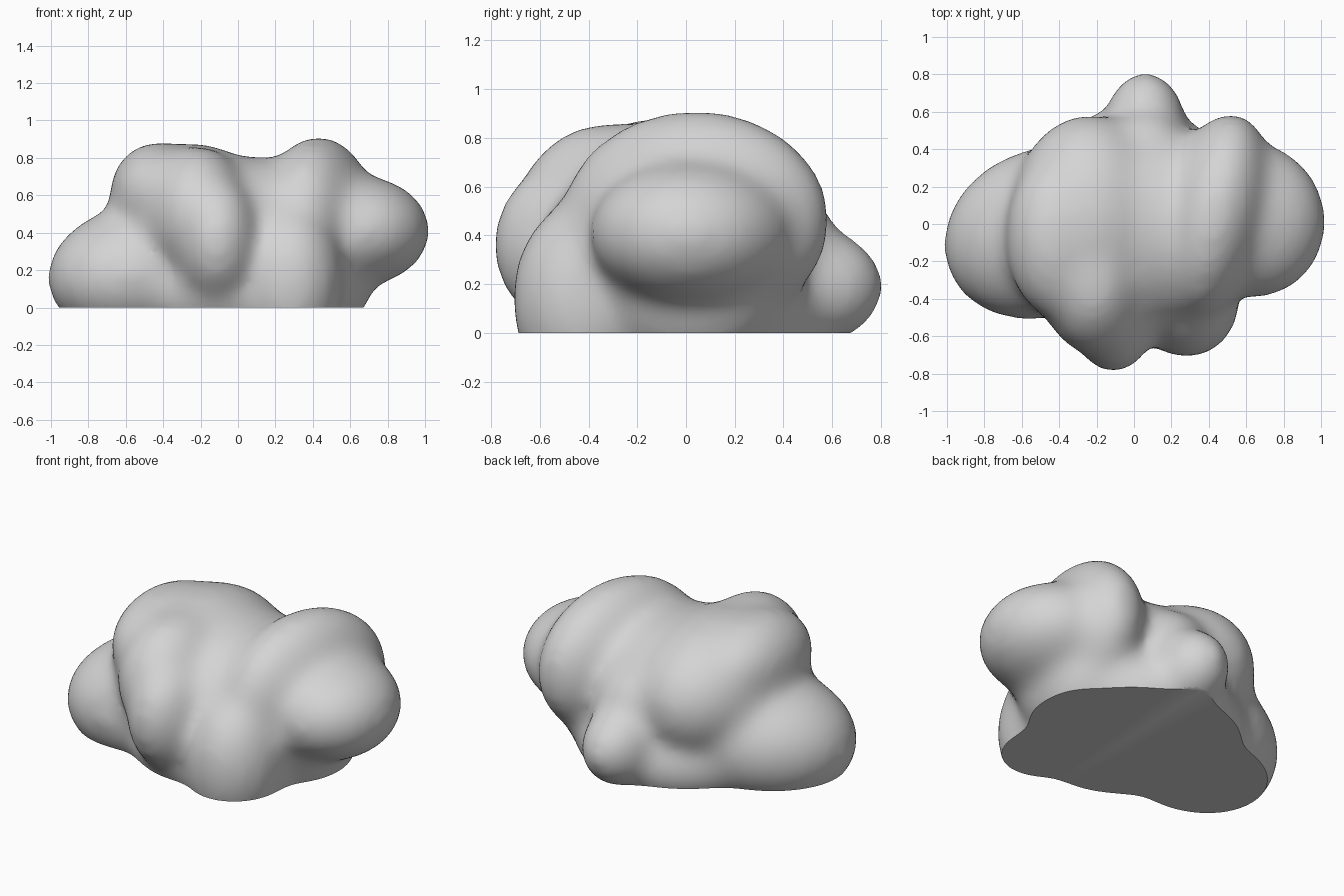
import bpy, bmesh
from mathutils import Matrix

cube = bpy.data.objects.get("Cube")
if cube:
    bpy.data.objects.remove(cube, do_unlink=True)

stone = bpy.data.materials.new("pale_grey")
stone.use_nodes = True
stone.diffuse_color = (0.66, 0.66, 0.66, 1)
stone.node_tree.nodes["Principled BSDF"].inputs["Base Color"].default_value = (0.66, 0.66, 0.66, 1)

# Lobes: centre, radii, turn about z and tilt about y in radians
LOBES = [
    ((0.0, 0.0, 0.08), (0.64, 0.63, 0.35), 0, 0),          # base
    ((0.06, -0.02, 0.32), (0.55, 0.57, 0.49), 0, 0),       # core
    ((-0.5, -0.05, 0.19), (0.54, 0.45, 0.37), 0.42, -0.12),  # low side lobe
    ((-0.24, 0.0, 0.46), (0.43, 0.59, 0.42), 0, 0),        # tall lobe
    ((-0.42, -0.07, 0.61), (0.27, 0.44, 0.28), 0, 0),      # shoulder of tall lobe
    ((-0.22, -0.3, 0.5), (0.29, 0.4, 0.37), 0, 0),         # upper front bulge
    ((-0.11, -0.48, 0.36), (0.23, 0.32, 0.35), 0, 0),      # front nose
    ((0.43, 0.04, 0.46), (0.29, 0.57, 0.46), -0.22, 0),    # tall ridge
    ((0.64, 0.02, 0.41), (0.39, 0.42, 0.3), 0.18, 0),      # raised side lobe
    ((0.52, 0.03, 0.2), (0.21, 0.36, 0.32), 0, 0),         # neck under side lobe
    ((0.28, -0.4, 0.14), (0.29, 0.32, 0.42), 0, 0),        # front foot
    ((0.06, 0.54, 0.19), (0.22, 0.28, 0.24), 0, 0),        # back knob
    ((0.06, 0.42, 0.34), (0.24, 0.2, 0.28), 0, 0),         # slope above back knob
]


def add_lobe(bm, centre, radii, turn, tilt):
    place = (Matrix.Translation(centre) @ Matrix.Rotation(turn, 4, "Z")
             @ Matrix.Rotation(tilt, 4, "Y") @ Matrix.Diagonal((*radii, 1)))
    bmesh.ops.create_icosphere(bm, subdivisions=4, radius=1, matrix=place)


# Merge the lobes into one soft skin
bm = bmesh.new()
for lobe in LOBES:
    add_lobe(bm, *lobe)
mesh = bpy.data.meshes.new("rock_body")
bm.to_mesh(mesh)
bm.free()
rock = bpy.data.objects.new("rock_body", mesh)
bpy.context.collection.objects.link(rock)
remesh = rock.modifiers.new("merge", "REMESH")
remesh.mode = "VOXEL"
remesh.voxel_size = 0.03
soften = rock.modifiers.new("soften", "SMOOTH")
soften.factor = 0.5
soften.iterations = 52
bpy.context.view_layer.update()
skin = rock.evaluated_get(bpy.context.evaluated_depsgraph_get())

# Slice off the underside to leave a flat base
bm = bmesh.new()
bm.from_mesh(skin.to_mesh())
cut = bmesh.ops.bisect_plane(bm, geom=bm.verts[:] + bm.edges[:] + bm.faces[:],
                             plane_co=(0, 0, 0), plane_no=(0, 0, 1), clear_inner=True)
rim = [e for e in cut["geom_cut"] if isinstance(e, bmesh.types.BMEdge)]
bmesh.ops.contextual_create(bm, geom=rim)
bmesh.ops.recalc_face_normals(bm, faces=bm.faces[:])
rock.modifiers.clear()
bm.to_mesh(mesh)
bm.free()
mesh.materials.append(stone)

bpy.ops.object.select_all(action="DESELECT")
rock.select_set(True)
bpy.context.view_layer.objects.active = rock
bpy.ops.object.shade_smooth_by_angle(angle=0.7)
